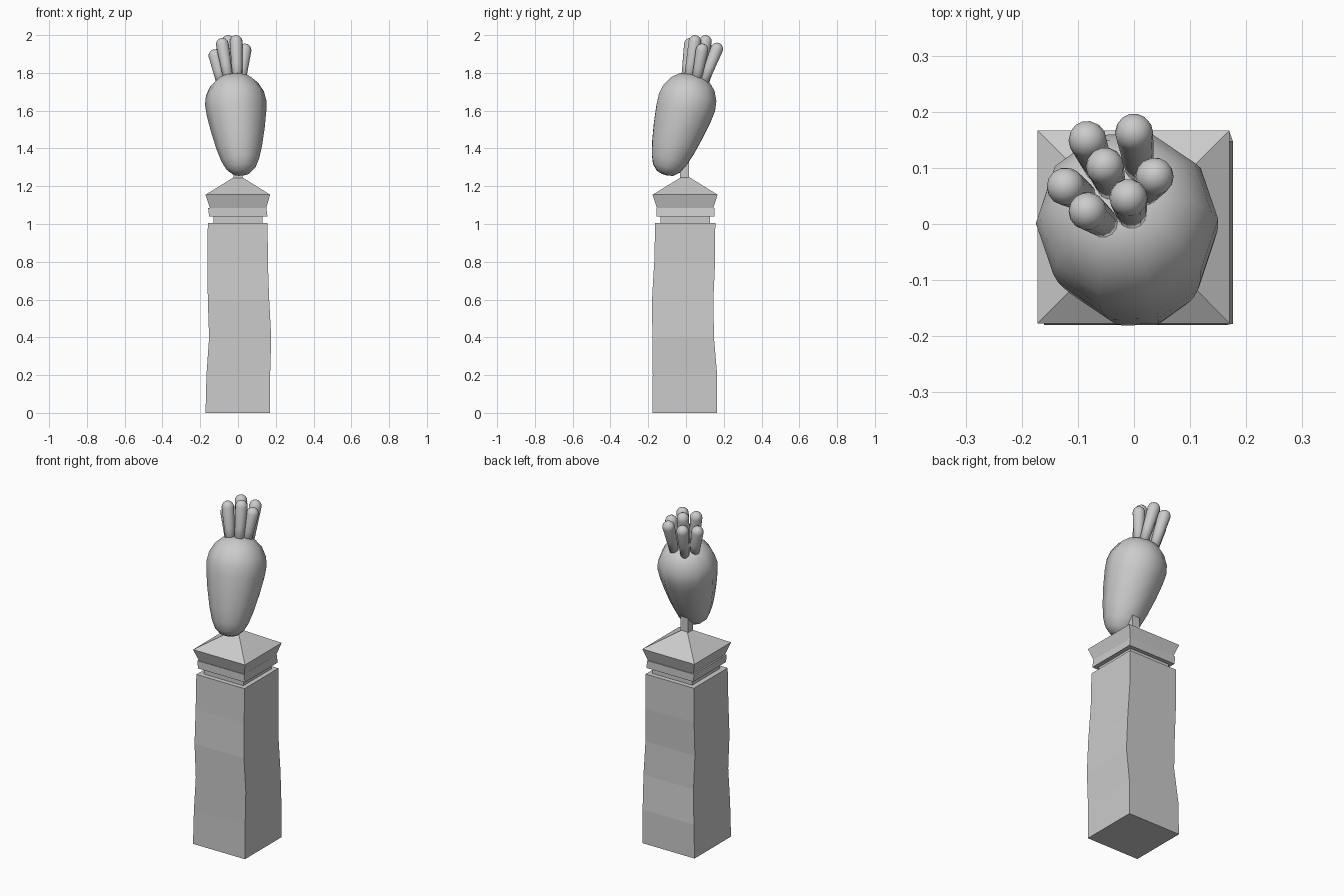
import bpy, bmesh, math
from mathutils import Vector

if "Cube" in bpy.data.objects:
    bpy.data.objects.remove(bpy.data.objects["Cube"])


def finish(bm, name, smooth=False):
    bmesh.ops.recalc_face_normals(bm, faces=bm.faces[:])
    me = bpy.data.meshes.new(name)
    bm.to_mesh(me)
    bm.free()
    for p in me.polygons:
        p.use_smooth = smooth
    ob = bpy.data.objects.new(name, me)
    bpy.context.collection.objects.link(ob)
    return ob


def loft(name, rings, smooth=False):
    """Skin between rings of points and close both ends."""
    bm = bmesh.new()
    vs = [[bm.verts.new(p) for p in ring] for ring in rings]
    n = len(vs[0])
    for a, b in zip(vs, vs[1:]):
        for i in range(n):
            j = (i + 1) % n
            bm.faces.new((a[i], a[j], b[j], b[i]))
    bm.faces.new(vs[0][::-1])
    bm.faces.new(vs[-1])
    return finish(bm, name, smooth)


def square_loft(name, sections):
    """Sections are (z, x0, x1, y0, y1)."""
    return loft(name, [[(x0, y0, z), (x1, y0, z), (x1, y1, z), (x0, y1, z)]
                       for z, x0, x1, y0, y1 in sections])


def lathe(name, base, direction, profile, sides):
    """Profile of (distance, radius) turned around a tilted axis."""
    d = Vector(direction).normalized()
    u = (Vector((1, 0, 0)) - d * d.x).normalized()
    v = d.cross(u)
    base = Vector(base)
    rings = []
    for t, r in profile:
        rings.append([base + d * t + (u * math.cos(a) + v * math.sin(a)) * r
                      for a in (2 * math.pi * i / sides for i in range(sides))])
    return loft(name, rings, True)


# Slightly warped wooden post
square_loft("post", [
    (0.0, -0.172, 0.17, -0.177, 0.165),
    (0.2, -0.167, 0.17, -0.176, 0.165),
    (0.4, -0.153, 0.176, -0.178, 0.148),
    (0.6, -0.16, 0.165, -0.18, 0.145),
    (0.8, -0.161, 0.158, -0.168, 0.154),
    (1.005, -0.16, 0.157, -0.163, 0.155)])

# Neck, moulding and pyramid cap
square_loft("neck", [(0.99, -0.13, 0.13, -0.135, 0.127),
                     (1.05, -0.13, 0.13, -0.135, 0.127)])
square_loft("moulding", [(1.04, -0.153, 0.156, -0.157, 0.15),
                         (1.085, -0.158, 0.15, -0.157, 0.15)])
square_loft("cap", [(1.08, -0.147, 0.148, -0.152, 0.143),
                    (1.155, -0.172, 0.17, -0.177, 0.167),
                    (1.25, -0.018, 0.018, -0.022, 0.014)])

# Rod holding the root vegetable
square_loft("rod", [(1.17, -0.025, 0.025, -0.032, 0.016),
                    (1.42, -0.025, 0.025, -0.032, 0.016)])

# Tilted root body
lathe("root_body", (0.018, -0.113, 1.262), (-0.08, 0.31, 1),
      [(0, 0.02), (0.008, 0.048), (0.035, 0.078), (0.08, 0.1), (0.15, 0.121),
       (0.25, 0.143), (0.34, 0.158), (0.40, 0.163), (0.45, 0.154),
       (0.50, 0.127), (0.535, 0.088), (0.55, 0.04)], 10)

# Cut leaf stalks: (tip x, tip y, tip z), (base x, base y)
stalks = [((0.0, 0.163, 1.96), (0.012, 0.085)),
          ((-0.083, 0.15, 1.95), (-0.058, 0.09)),
          ((-0.052, 0.103, 2.0), (-0.038, 0.06)),
          ((-0.122, 0.067, 1.925), (-0.085, 0.045)),
          ((0.037, 0.085, 1.955), (0.012, 0.05)),
          ((-0.01, 0.047, 2.0), (-0.002, 0.008)),
          ((-0.083, 0.023, 1.985), (-0.045, -0.005))]
R = 0.034
for i, (tip, foot) in enumerate(stalks):
    top = Vector(tip) - Vector((0, 0, R))
    base = Vector((foot[0], foot[1], 1.73))
    axis = top - base
    n = axis.length
    prof = [(0, 0.024), (n * 0.5, 0.029)]
    prof += [(n + R * math.sin(a), R * math.cos(a))
             for a in (math.radians(k) for k in (0, 25, 50, 70, 85))]
    lathe(f"stalk_{i + 1}", base, axis, prof, 14)
